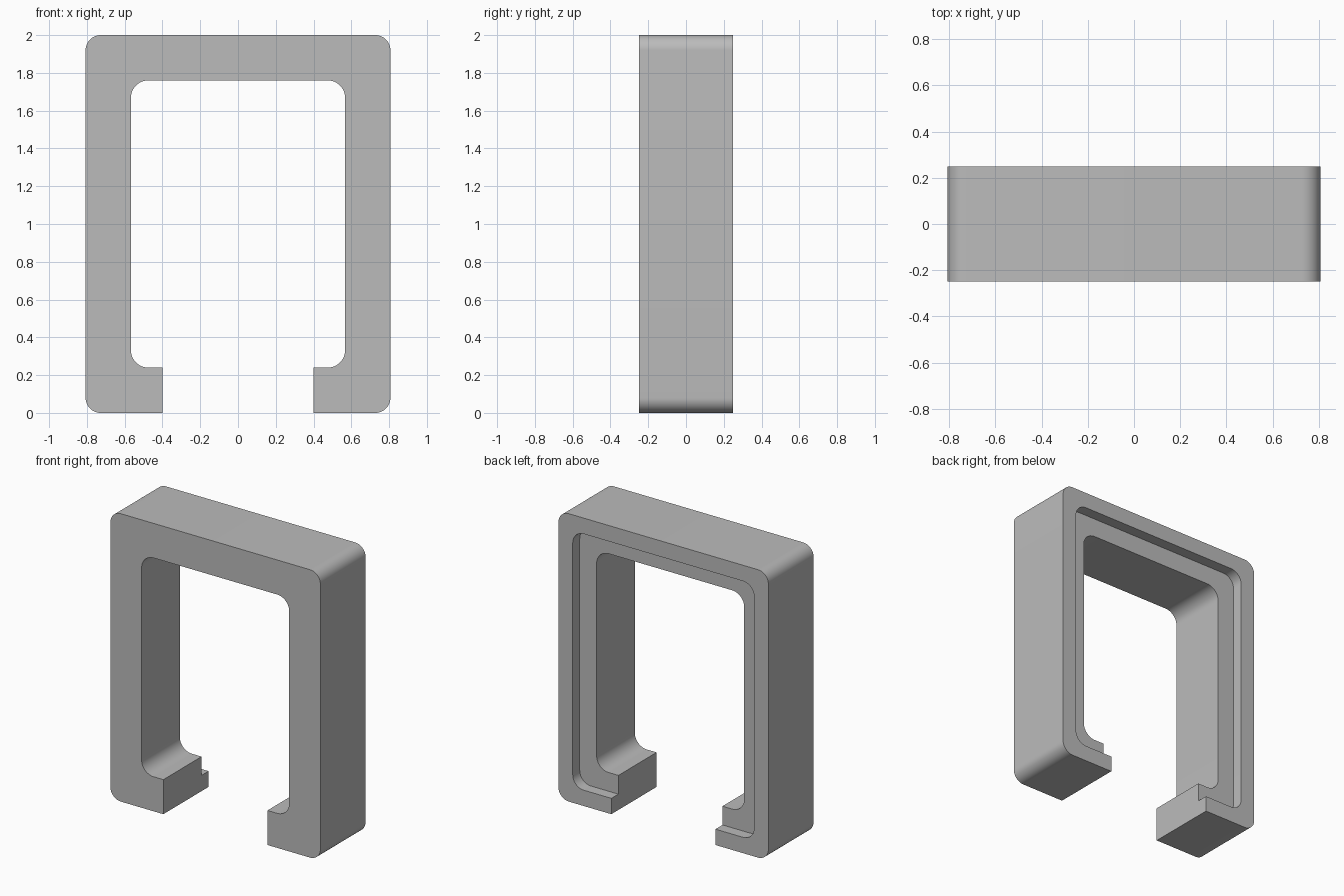
import bpy, bmesh
from math import sin, cos, pi

cube = bpy.data.objects.get("Cube")
if cube:
    bpy.data.objects.remove(cube, do_unlink=True)

HALF_W, HEIGHT, HALF_D = 0.807, 2.0, 0.248
WALL, RIM, STEP = 0.24, 0.11, 0.077
GAP = 0.4
ARC = 12


def c_path(inset, radius):
    """Open rounded rectangle in x/z, from one lower end round to the other."""
    x, low, high = HALF_W - inset - radius, inset + radius, HEIGHT - inset - radius
    pts = [(GAP, inset)]
    corners = [(x, low, -pi / 2), (x, high, 0), (-x, high, pi / 2), (-x, low, pi)]
    for cx, cz, start in corners:
        for i in range(ARC + 1):
            a = start + i / ARC * pi / 2
            pts.append((cx + radius * cos(a), cz + radius * sin(a)))
    pts.append((-GAP, inset))
    return pts


outer = c_path(0, 0.08)
ledge = c_path(RIM, 0.085)
inner = c_path(WALL, 0.092)

# Stepped cross-section: path and depth of each corner
front, back, recess = -HALF_D, HALF_D, HALF_D - STEP
section = [(outer, front), (outer, back), (ledge, back),
           (ledge, recess), (inner, recess), (inner, front)]

# Skin the section along the path and cap both ends
bm = bmesh.new()
rings = [[bm.verts.new((path[i][0], y, path[i][1])) for path, y in section]
         for i in range(len(outer))]
n = len(section)
for r0, r1 in zip(rings, rings[1:]):
    for k in range(n):
        j = (k + 1) % n
        bm.faces.new((r0[k], r0[j], r1[j], r1[k]))
bm.faces.new(rings[0])
bm.faces.new(rings[-1])
bmesh.ops.recalc_face_normals(bm, faces=bm.faces)

mesh = bpy.data.meshes.new("open_frame")
bm.to_mesh(mesh)
bm.free()
frame = bpy.data.objects.new("open_frame", mesh)
bpy.context.collection.objects.link(frame)

# Plain grey finish
grey = bpy.data.materials.new("plain_grey")
grey.use_nodes = True
color = (0.5, 0.5, 0.5, 1)
grey.diffuse_color = color
grey.node_tree.nodes["Principled BSDF"].inputs["Base Color"].default_value = color
mesh.materials.append(grey)

bpy.ops.object.select_all(action='DESELECT')
frame.select_set(True)
bpy.context.view_layer.objects.active = frame
bpy.ops.object.shade_smooth_by_angle(angle=pi / 6)
